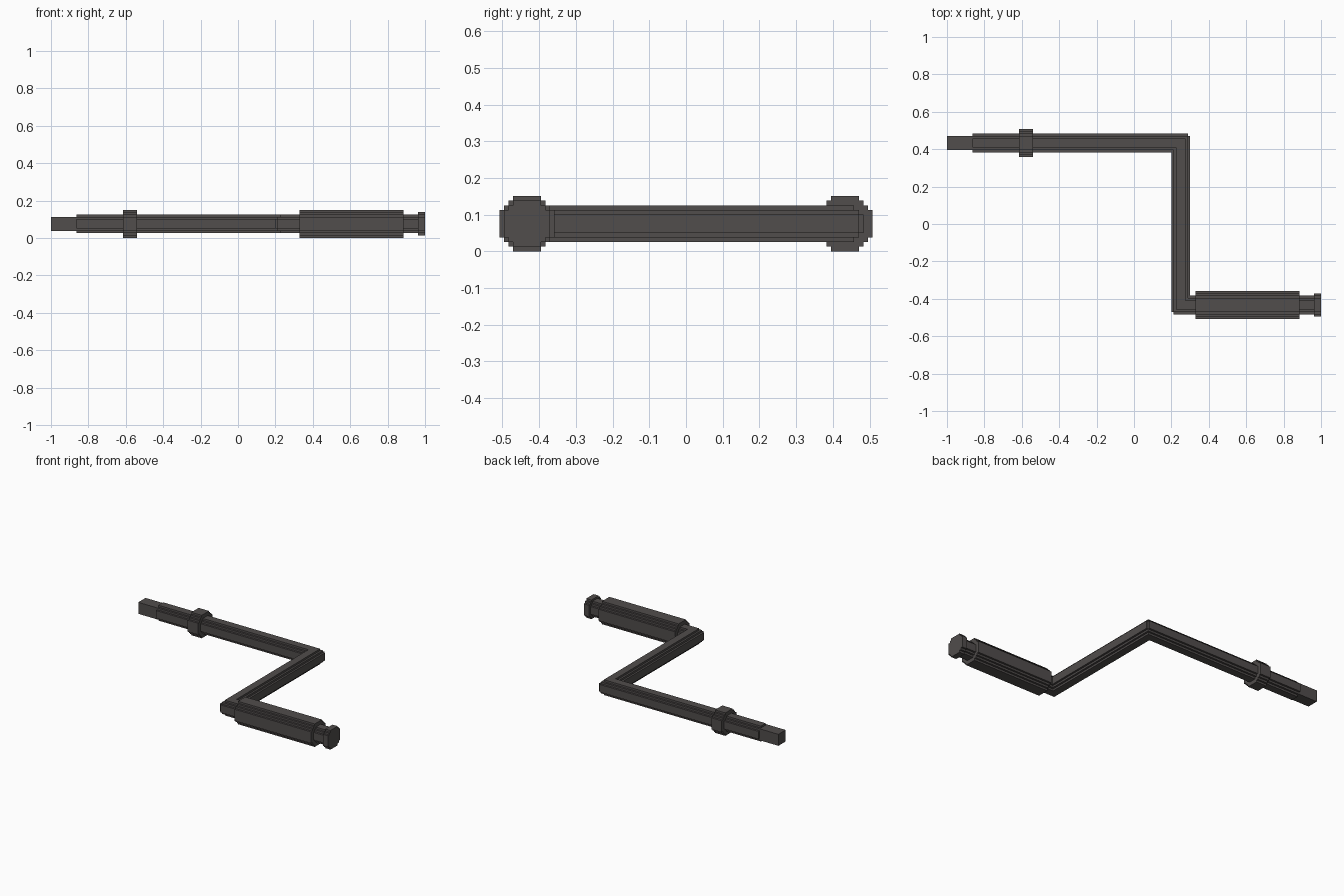
import bpy
import bmesh
from mathutils import Vector

if "Cube" in bpy.data.objects:
    bpy.data.objects.remove(bpy.data.objects["Cube"])

U = 0.01255           # size of one step
ZC = 6 * U            # height of the axis
YR = 0.433            # shaft at +YR, handle at -YR
XA = 0.25             # centre of the crank arm

iron = bpy.data.materials.new("dark iron")
iron.diffuse_color = (0.082, 0.074, 0.072, 1)
iron.use_nodes = True
iron.node_tree.nodes["Principled BSDF"].inputs["Base Color"].default_value = iron.diffuse_color


def prism(name, pts, offset):
    """Extrude closed outlines: pts is a list of (points, offset)."""
    bm = bmesh.new()
    for outline, off in zip(pts, offset):
        face = bm.faces.new([bm.verts.new(p) for p in outline])
        ext = bmesh.ops.extrude_face_region(bm, geom=[face])
        verts = [g for g in ext["geom"] if isinstance(g, bmesh.types.BMVert)]
        bmesh.ops.translate(bm, verts=verts, vec=Vector(off))
    bmesh.ops.recalc_face_normals(bm, faces=bm.faces)
    me = bpy.data.meshes.new(name)
    bm.to_mesh(me)
    bm.free()
    me.materials.append(iron)
    ob = bpy.data.objects.new(name, me)
    bpy.context.collection.objects.link(ob)
    return ob


def stepped_bar(name, x0, x1, y, steps):
    """Bar along x with a stepped round section; steps are corners of one quadrant."""
    quad = []
    for i, (a, b) in enumerate(steps):
        quad.append((a, b))
        if i + 1 < len(steps):
            quad.append((steps[i + 1][0], b))
    ring = (quad + [(-a, b) for a, b in reversed(quad)]
            + [(-a, -b) for a, b in quad] + [(a, -b) for a, b in reversed(quad)])
    return prism(name, [[(x0, y + a * U, ZC + b * U) for a, b in ring]],
                 [(x1 - x0, 0, 0)])


def crank_outline(half, notch):
    """Plan outline of the Z-shaped rod, with stepped outer corners."""
    h, n = half * U, notch * U
    x0, x1 = -0.864, 0.965

    def outer(x, y, s):
        if not n:
            return [(x, y)]
        return [(x - s * n, y), (x - s * n, y - s * n), (x, y - s * n)]

    pts = [(x0, YR - h), (x0, YR + h)]
    pts += outer(XA + h, YR + h, 1)
    pts += [(XA + h, -YR + h), (x1, -YR + h), (x1, -YR - h)]
    pts += outer(XA - h, -YR - h, -1)
    pts += [(XA - h, YR - h)]
    return pts


# Z-shaped rod: three nested layers form the stepped section
layers = [(4, 2, 1), (3, 3, 0), (2, 4, 0)]
prism("crank_rod",
      [[(x, y, ZC - hz * U) for x, y in crank_outline(w, n)] for w, hz, n in layers],
      [(0, 0, 2 * hz * U) for w, hz, n in layers])

# Square drive end, collar, hand grip and end cap
ROUND = [(6, 3), (5, 4), (4, 5), (3, 6)]
stepped_bar("square_tip", -1.0, -0.85, YR, [(3, 3)])
stepped_bar("collar", -0.615, -0.54, YR, ROUND)
stepped_bar("hand_grip", 0.33, 0.886, -YR, ROUND)
stepped_bar("end_cap", 0.9625, 1.0, -YR, [(5, 3), (4, 4), (3, 5)])
